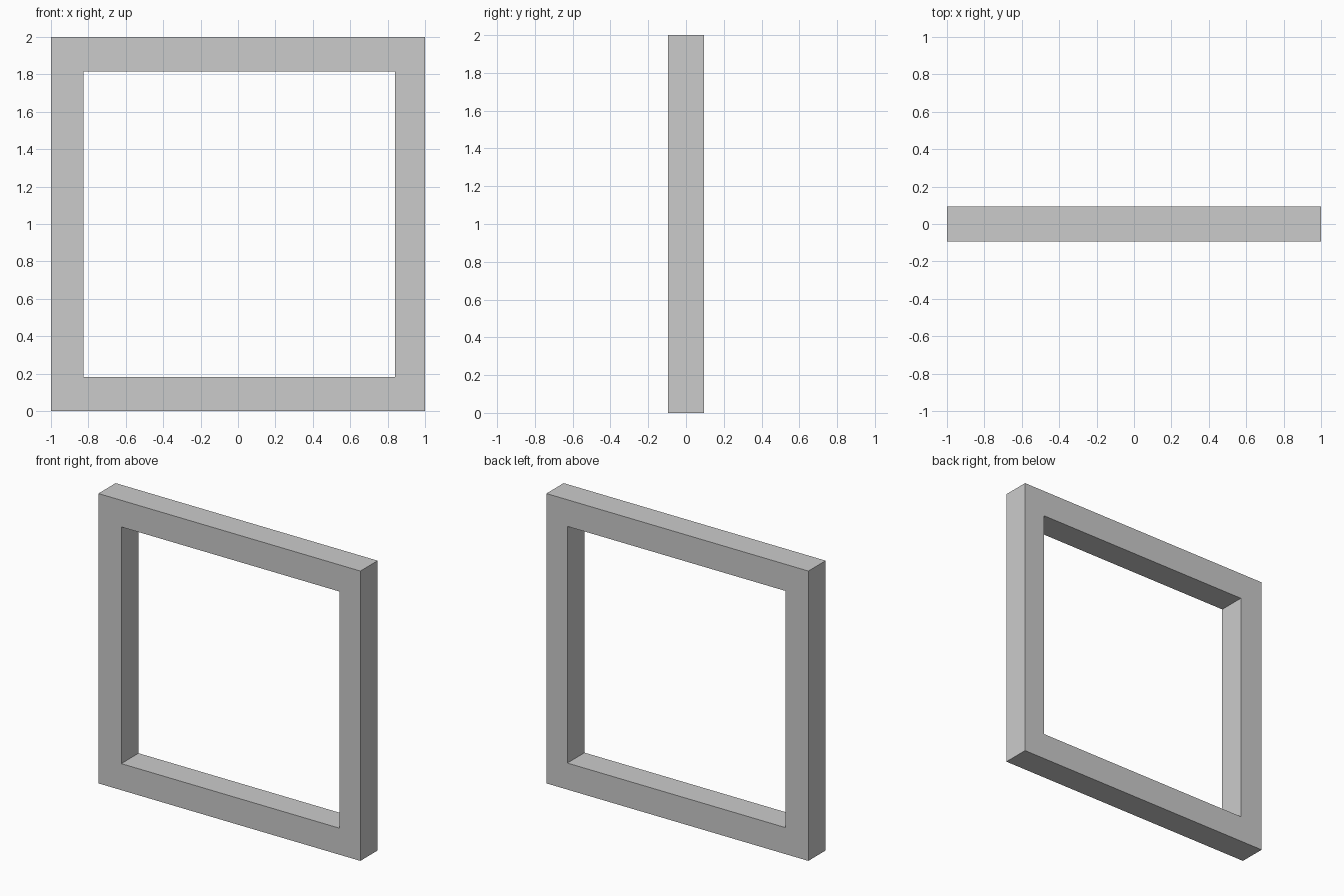
import bpy, bmesh

if "Cube" in bpy.data.objects:
    bpy.data.objects.remove(bpy.data.objects["Cube"])

DEPTH = 0.188


def rectangle(x0, x1, z0, z1):
    return [(x0, z0), (x1, z0), (x1, z1), (x0, z1)]


outer = rectangle(-1.0, 1.0, 0.0, 2.0)
inner = rectangle(-0.825, 0.84, 0.183, 1.816)

# Front face: a ring of four quads between the outline and the opening
bm = bmesh.new()
rings = [[bm.verts.new((x, -DEPTH / 2, z)) for x, z in r] for r in (outer, inner)]
for i in range(4):
    j = (i + 1) % 4
    bm.faces.new((rings[0][i], rings[0][j], rings[1][j], rings[1][i]))

# Extrude the ring to the back, keeping the front face
result = bmesh.ops.extrude_face_region(bm, geom=bm.faces[:], use_keep_orig=True)
moved = [g for g in result["geom"] if isinstance(g, bmesh.types.BMVert)]
bmesh.ops.translate(bm, verts=moved, vec=(0, DEPTH, 0))
bmesh.ops.recalc_face_normals(bm, faces=bm.faces[:])

mesh = bpy.data.meshes.new("square_frame")
bm.to_mesh(mesh)
bm.free()
frame = bpy.data.objects.new("square_frame", mesh)
bpy.context.collection.objects.link(frame)
